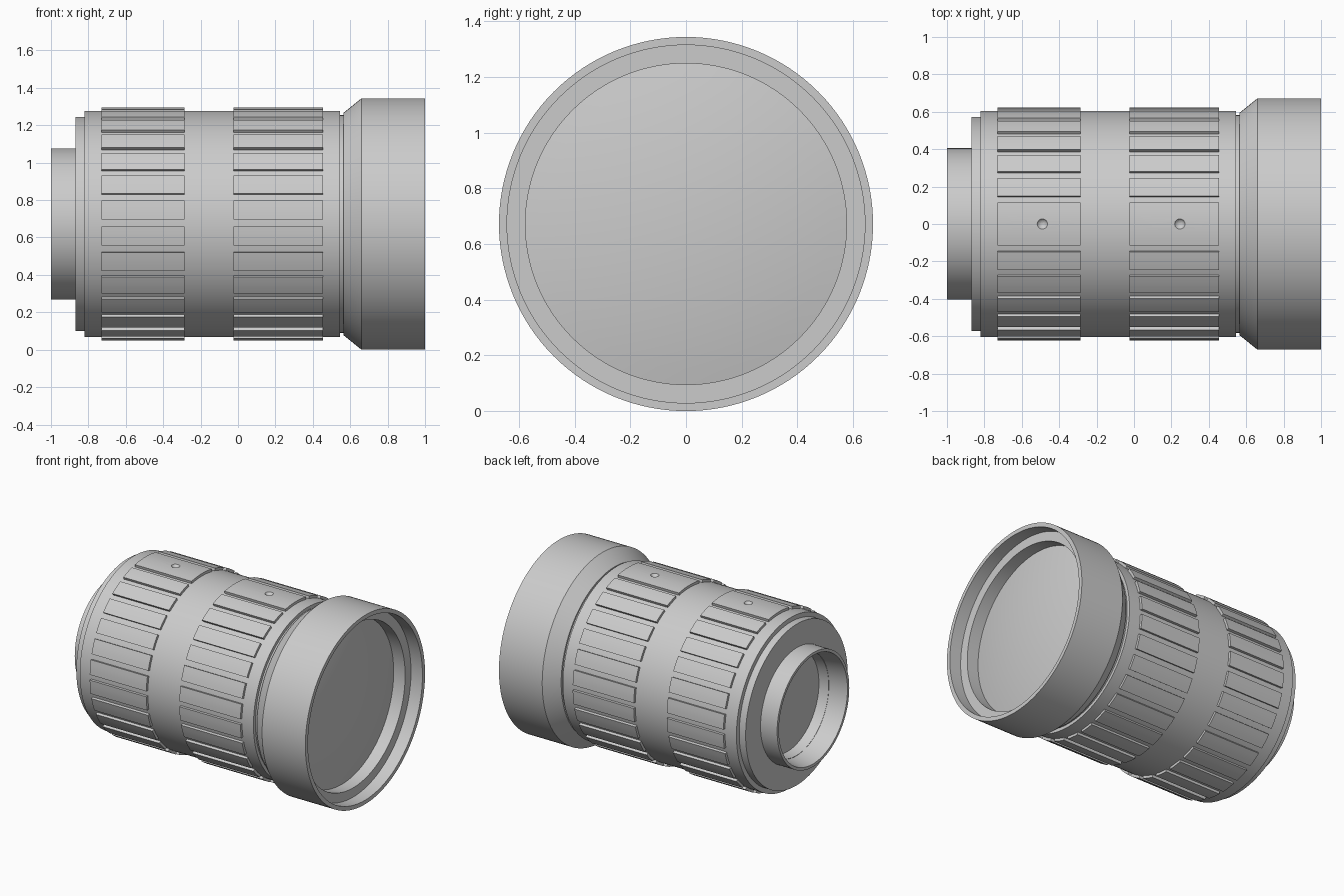
import bpy, bmesh
from math import sin, cos, pi, radians

if "Cube" in bpy.data.objects:
    bpy.data.objects.remove(bpy.data.objects["Cube"])

CZ = 0.672   # height of the lens axis
SEG = 128


def finish(bm, name):
    bmesh.ops.remove_doubles(bm, verts=bm.verts, dist=1e-5)
    bmesh.ops.recalc_face_normals(bm, faces=bm.faces)
    me = bpy.data.meshes.new(name)
    bm.to_mesh(me)
    bm.free()
    ob = bpy.data.objects.new(name, me)
    bpy.context.collection.objects.link(ob)
    bpy.ops.object.select_all(action='DESELECT')
    ob.select_set(True)
    bpy.context.view_layer.objects.active = ob
    bpy.ops.object.shade_smooth_by_angle(angle=radians(30))
    return ob


def lathe(name, profile):
    """Spin an open (x, radius) profile around the lens axis."""
    bm = bmesh.new()
    vs = [bm.verts.new((x, 0, CZ + r)) for x, r in profile]
    es = [bm.edges.new(p) for p in zip(vs, vs[1:])]
    bmesh.ops.spin(bm, geom=vs + es, cent=(0, 0, CZ), axis=(1, 0, 0),
                   angle=2 * pi, steps=SEG, use_duplicate=False)
    return finish(bm, name)


def pad(bm, x0, x1, mid, width, r0=0.59, r1=0.623):
    """Curved raised block; angles in degrees measured from the top."""
    n = max(2, round(width / 3))
    rows = []
    for i in range(n + 1):
        a = radians(mid - width / 2 + width * i / n)
        rows.append([bm.verts.new((x, r * sin(a), CZ + r * cos(a)))
                     for x, r in ((x0, r0), (x0, r1), (x1, r1), (x1, r0))])
    for a, b in zip(rows, rows[1:]):
        for k in range(4):
            bm.faces.new((a[k], a[(k + 1) % 4], b[(k + 1) % 4], b[k]))
    bm.faces.new(rows[0])
    bm.faces.new(rows[-1])


# Barrel with rear flange, front neck groove
lathe("barrel", [(-0.87, 0.36), (-0.87, 0.573), (-0.82, 0.573), (-0.82, 0.605),
                 (0.545, 0.605), (0.545, 0.582), (0.60, 0.582)])

# Rear mount tube, tapered bore and rear glass
lathe("mount_tube", [(-0.86, 0.405), (-1.0, 0.405), (-1.0, 0.385), (-0.80, 0.35)])
lathe("rear_glass", [(-0.80, 0.351), (-0.803, 0.2), (-0.805, 0)])

# Front hood with flared back and stepped inside
lathe("hood", [(0.565, 0.56), (0.565, 0.595), (0.66, 0.672), (1.0, 0.672),
               (1.0, 0.643), (0.91, 0.643), (0.91, 0.577), (0.82, 0.577)])

# Domed front glass
lathe("front_glass", [(0.82 + 0.06 * (1 - (r / 0.577) ** 2), r)
                      for r in [0.577 * i / 10 for i in range(10, -1, -1)]])

# Two grip rings: 26 narrow pads and one wide dimpled pad on top
STEP = (360 - 2 * 18.55) / 25
for label, x0, x1, xd in (("rear", -0.73, -0.285, -0.49),
                          ("front", -0.025, 0.455, 0.245)):
    bm = bmesh.new()
    for i in range(26):
        pad(bm, x0, x1, 18.55 + STEP * i, 9.4)
    finish(bm, label + "_grip_pads")

    bm = bmesh.new()
    pad(bm, x0, x1, 0, 21.4)
    top = finish(bm, label + "_index_pad")

    # Shallow dimple cut by a hidden sphere
    bpy.ops.mesh.primitive_uv_sphere_add(segments=24, ring_count=16, radius=0.033,
                                         location=(xd, 0, CZ + 0.641))
    cutter = bpy.context.object
    cutter.name = label + "_dimple_cutter"
    cutter.hide_render = True
    cutter.hide_set(True)
    cut = top.modifiers.new("dimple", 'BOOLEAN')
    cut.operation = 'DIFFERENCE'
    cut.solver = 'EXACT'
    cut.object = cutter
